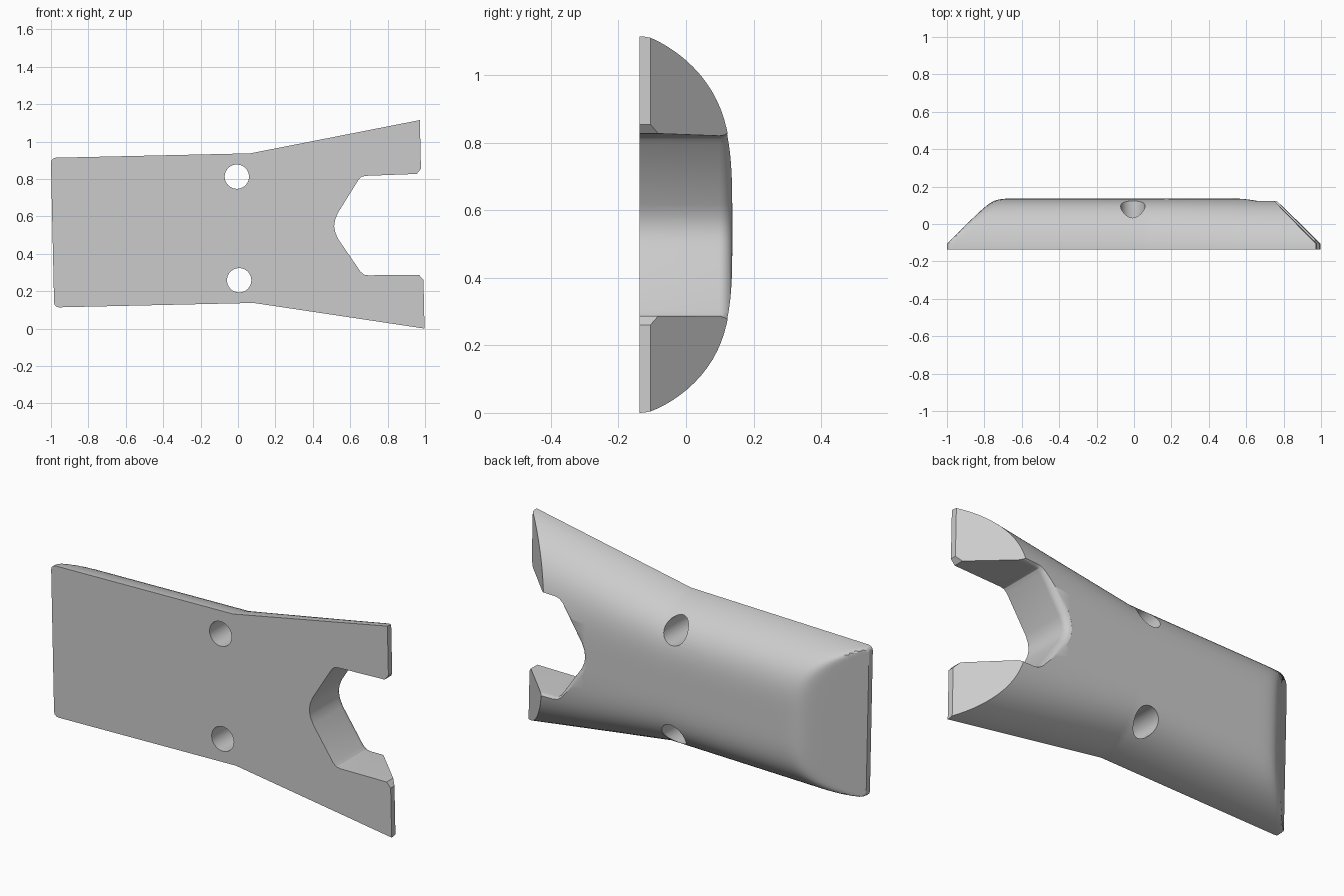
import bpy, bmesh, math
from mathutils import Matrix

if "Cube" in bpy.data.objects:
    bpy.data.objects.remove(bpy.data.objects["Cube"])

FRONT, DEPTH = -0.137, 0.274      # flat face position and thickness
LEFT, RIGHT = -0.992, 0.985       # ends along the long axis
WAIST, FLARE = 0.075, 0.173       # where the widening starts, and its slope

grey = bpy.data.materials.new("plain grey")
grey.use_nodes = True
grey.diffuse_color = (0.6, 0.6, 0.6, 1)
grey.node_tree.nodes["Principled BSDF"].inputs["Base Color"].default_value = (0.6, 0.6, 0.6, 1)


def loft(name, sections):
    """Skin closed sections of equal point count and cap both ends."""
    bm = bmesh.new()
    rings = [[bm.verts.new(p) for p in sec] for sec in sections]
    n = len(rings[0])
    for a, b in zip(rings, rings[1:]):
        for i in range(n):
            j = (i + 1) % n
            bm.faces.new((a[i], a[j], b[j], b[i]))
    bm.faces.new(rings[0])
    bm.faces.new(rings[-1])
    bmesh.ops.recalc_face_normals(bm, faces=bm.faces)
    mesh = bpy.data.meshes.new(name)
    bm.to_mesh(mesh)
    bm.free()
    obj = bpy.data.objects.new(name, mesh)
    bpy.context.collection.objects.link(obj)
    return obj


def half_width(s):
    w = 0.4 + max(0, s - WAIST) * FLARE
    r, d = 0.025, s - LEFT
    if d < r:                     # rounded corners of the narrow end
        w -= r - math.sqrt(max(0, r * r - (r - d) ** 2))
    return w


def body_section(s, steps=48):
    """Flat front, domed back, eased into the sloping narrow end."""
    pts = []
    slope = s - LEFT + 0.032
    for i in range(steps + 1):
        t = math.sin(math.pi * (i / steps - 0.5))
        dome = DEPTH * max(0, 1 - t ** 4) ** 0.62
        h = 0
        if 0 < i < steps:
            h = (dome ** -12 + slope ** -12) ** (-1 / 12)
        pts.append((s, FRONT + h, t * half_width(s)))
    return pts


# Main body
stations = [LEFT + d for d in (0, 0.004, 0.012, 0.025)]
stations += [LEFT + 0.025 + 0.015 * i for i in range(1, 24)]
stations += [-0.4, -0.2, 0, WAIST - 0.02, WAIST, WAIST + 0.02, 0.3, 0.5, 0.75, 1.03]
body = loft("body_plate", [body_section(s) for s in stations])

# Forked mouth cutter, widening in a rounded lip towards the back
half = [(1.1, 0.3), (0.988, 0.3), (0.962, 0.27), (0.69, 0.266), (0.668, 0.262),
        (0.65, 0.246), (0.535, 0.07), (0.52, 0.035), (0.514, 0)]
outline = half + [(s, -w) for s, w in reversed(half[:-1])]


def mouth_section(y, grow):
    pts = []
    last = len(outline) - 1
    for i, (s, w) in enumerate(outline):
        a, b = outline[max(0, i - 1)], outline[min(last, i + 1)]
        ds, dw = b[0] - a[0], b[1] - a[1]
        length = math.hypot(ds, dw)
        pts.append((s + grow * dw / length, y, w - grow * ds / length))
    return pts


lip = 0.04
levels = [(-0.3, 0)]
for k in range(7):
    a = math.radians(12.5 * k)
    levels.append((0.098 + lip * math.sin(a), lip * (1 - math.cos(a))))
levels.append((0.3, levels[-1][1]))
cutters = [loft("mouth_cutter", [mouth_section(y, g) for y, g in levels])]

# Sloping end of the fork
wedge = [(RIGHT, -0.3), (RIGHT, -0.105), (0.58, 0.3), (1.3, 0.3), (1.3, -0.3)]
cutters.append(loft("end_cutter", [[(s, y, w) for s, y in wedge] for w in (-1, 1)]))

# Two bolt holes
for side, label in ((1, "upper"), (-1, "lower")):
    ring = [(0.065 * math.cos(i * math.tau / 40), 0.065 * math.sin(i * math.tau / 40) + side * 0.277)
            for i in range(40)]
    cutters.append(loft(label + "_hole_cutter", [[(s, y, w) for s, w in ring] for y in (-0.4, 0.4)]))

# Cut the body
bpy.ops.object.select_all(action="DESELECT")
bpy.context.view_layer.objects.active = body
body.select_set(True)
for cutter in cutters:
    cutter.hide_render = True
    mod = body.modifiers.new(cutter.name, "BOOLEAN")
    mod.operation = "DIFFERENCE"
    mod.solver = "EXACT"
    mod.object = cutter
    bpy.ops.object.modifier_apply(modifier=mod.name)
    bpy.data.objects.remove(cutter)

# Slight tilt, then stand on the ground
body.data.transform(Matrix.Rotation(-0.0225, 4, "Y"))
low = min(v.co.z for v in body.data.vertices)
body.data.transform(Matrix.Translation((0, 0, -low)))
body.data.materials.clear()
body.data.materials.append(grey)
bpy.ops.object.shade_smooth_by_angle(angle=math.radians(28))
